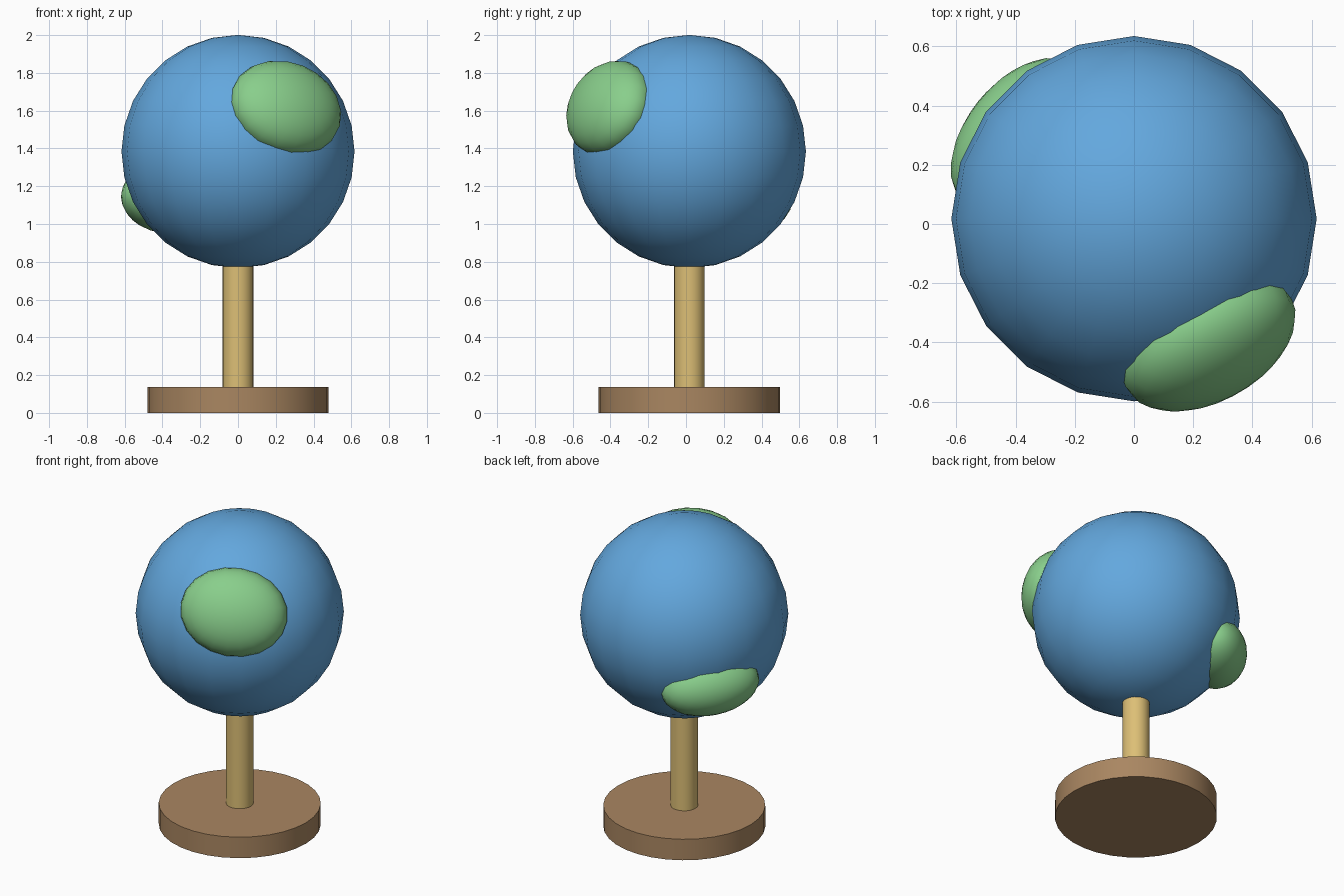
import bpy
from math import radians, sin, cos
from mathutils import Matrix, Vector

if "Cube" in bpy.data.objects:
    bpy.data.objects.remove(bpy.data.objects["Cube"], do_unlink=True)

CENTRE = Vector((0, 0.018, 1.384))
RADIUS = 0.617


def material(name, rgb):
    mat = bpy.data.materials.new(name)
    mat.use_nodes = True
    colour = (*rgb, 1)
    mat.diffuse_color = colour
    mat.node_tree.nodes["Principled BSDF"].inputs["Base Color"].default_value = colour
    return mat


ocean_blue = material("ocean_blue", (0.125, 0.39, 0.73))
land_green = material("land_green", (0.25, 0.62, 0.26))
post_tan = material("post_tan", (0.72, 0.52, 0.18))
base_brown = material("base_brown", (0.40, 0.24, 0.12))


def finish(name, mat):
    obj = bpy.context.object
    obj.name = name
    obj.data.materials.append(mat)
    bpy.ops.object.shade_smooth_by_angle(angle=radians(40))
    return obj


def cylinder(name, radius, bottom, top, sides, mat):
    bpy.ops.mesh.primitive_cylinder_add(
        vertices=sides, radius=radius, depth=top - bottom,
        location=(0, CENTRE.y, (bottom + top) / 2))
    return finish(name, mat)


def ball(name, radius, mat):
    bpy.ops.mesh.primitive_uv_sphere_add(
        segments=20, ring_count=14, radius=radius, location=CENTRE)
    return finish(name, mat)


def land(name, azimuth, elevation, roll, distance, size):
    """Flattened ball set into the globe, facing outwards; azimuth runs from the front."""
    az, el = radians(azimuth), radians(elevation)
    out = Vector((sin(az) * cos(el), -cos(az) * cos(el), sin(el)))
    side = Vector((0, 0, 1)).cross(out).normalized()
    up = out.cross(side)
    facing = Matrix((side, up, out)).transposed().to_4x4()
    obj = ball(name, 1, land_green)
    obj.matrix_world = (Matrix.Translation(CENTRE + out * distance) @ facing
                        @ Matrix.Rotation(radians(roll), 4, "Z")
                        @ Matrix.Diagonal((*size, 1)))


# Stand
cylinder("base", 0.48, 0, 0.137, 32, base_brown)
cylinder("post", 0.081, 0.04, 0.85, 24, post_tan)

# Globe with two raised land masses
ball("globe", RADIUS, ocean_blue)
land("front_land", 31, 25, -8, 0.54, (0.32, 0.265, 0.18))
land("back_land", 180 + 53.7, -27.6, 5, 0.54, (0.30, 0.183, 0.18))
